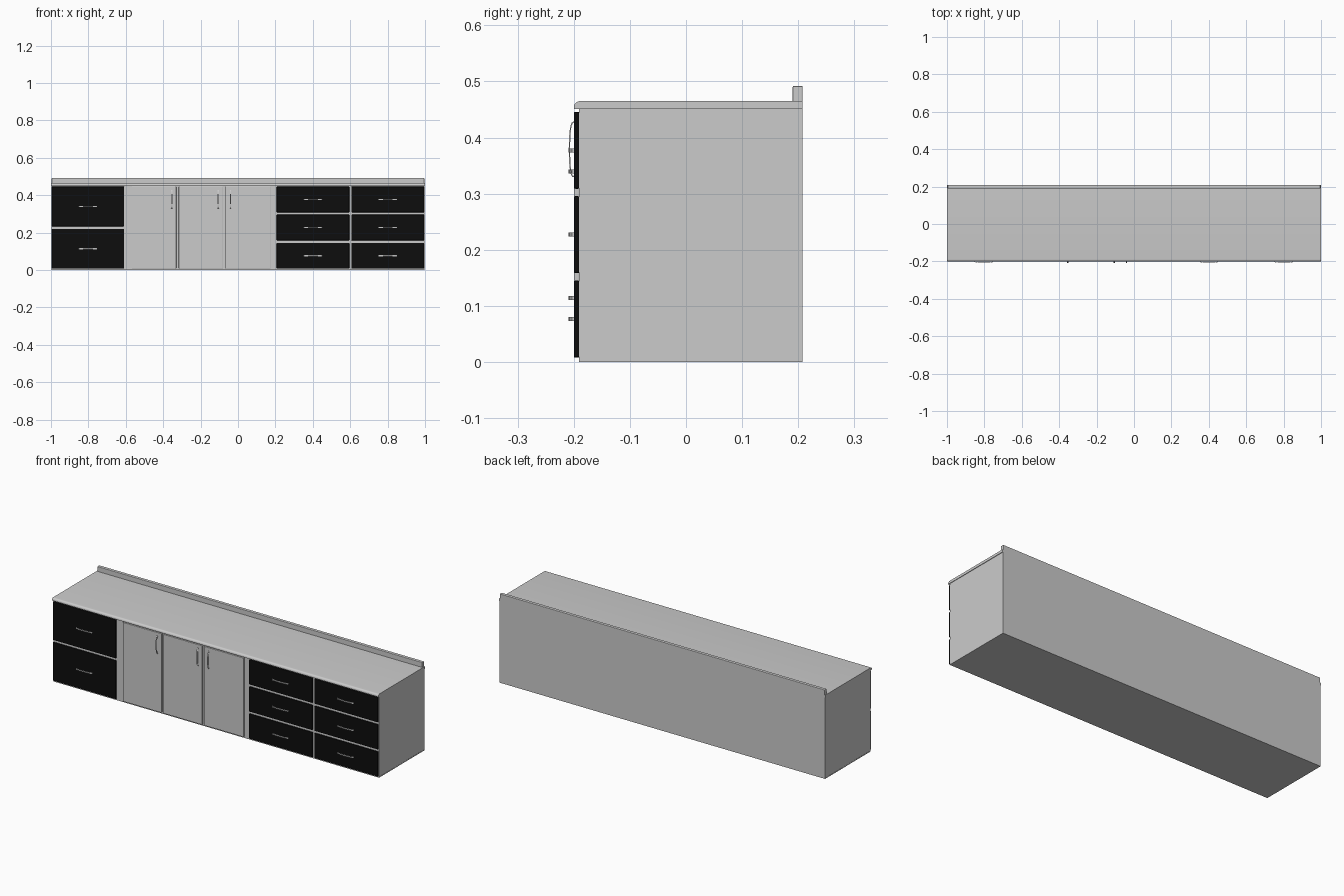
import bpy, bmesh, math
from mathutils import Matrix, Vector

if "Cube" in bpy.data.objects:
    bpy.data.objects.remove(bpy.data.objects["Cube"])

black = bpy.data.materials.new("black_front")
black.diffuse_color = (0.004, 0.004, 0.004, 1)
black.use_nodes = True
black.node_tree.nodes["Principled BSDF"].inputs["Base Color"].default_value = black.diffuse_color


def finish(name, bm, mat=None, smooth=False):
    bmesh.ops.recalc_face_normals(bm, faces=bm.faces)
    me = bpy.data.meshes.new(name)
    bm.to_mesh(me)
    bm.free()
    ob = bpy.data.objects.new(name, me)
    bpy.context.collection.objects.link(ob)
    if mat:
        me.materials.append(mat)
    if smooth:
        bpy.context.view_layer.objects.active = ob
        ob.select_set(True)
        bpy.ops.object.shade_smooth_by_angle(angle=math.radians(35))
        ob.select_set(False)
    return ob


def box(name, x0, x1, y0, y1, z0, z1, mat=None, bevel=0):
    bm = bmesh.new()
    size = Matrix.Diagonal((x1 - x0, y1 - y0, z1 - z0, 1))
    mid = Matrix.Translation(((x0 + x1) / 2, (y0 + y1) / 2, (z0 + z1) / 2))
    bmesh.ops.create_cube(bm, size=1, matrix=mid @ size)
    ob = finish(name, bm, mat)
    if bevel:
        m = ob.modifiers.new("soft_edges", 'BEVEL')
        m.width, m.segments = bevel, 2
    return ob


def prism(name, profile, x0, x1, matrix=Matrix(), smooth=True):
    # extrude a (y, z) profile along x
    bm = bmesh.new()
    f = bm.faces.new([bm.verts.new((x0, y, z)) for y, z in profile])
    ext = bmesh.ops.extrude_face_region(bm, geom=[f])["geom"]
    bmesh.ops.translate(bm, vec=(x1 - x0, 0, 0),
                        verts=[v for v in ext if isinstance(v, bmesh.types.BMVert)])
    bm.transform(matrix)
    return finish(name, bm, None, smooth)


def handle(name, x, z, vertical):
    # bowed flat strap, 0.1 long, standing off the front
    n, half, t = 14, 0.05, 0.0025
    def arc(h, d):
        return [(-0.199 - d * math.sin(math.pi * i / n) ** 0.6 if 0 < i < n else -0.199,
                 -h * math.cos(math.pi * i / n)) for i in range(n + 1)]
    profile = arc(half, 0.010) + arc(half - t, 0.010 - t)[::-1]
    turn = Matrix() if vertical else Matrix.Rotation(math.pi / 2, 4, 'Y')
    prism(name, profile, -0.0035, 0.0035, Matrix.Translation((x, 0, z)) @ turn)


# carcass and backsplash
box("cabinet_body", -0.997, 0.997, -0.191, 0.208, 0.002, 0.455)
box("backsplash", -0.996, 0.996, 0.190, 0.208, 0.462, 0.492, bevel=0.002)

# worktop with rounded front nose
nose = [(-0.189 - 0.011 * math.sin(a), 0.454 + 0.011 * math.cos(a))
        for a in [math.pi / 2 * i / 6 for i in range(7)]]
prism("worktop", nose + [(-0.2, 0.451), (0.208, 0.451), (0.208, 0.465)], -1, 1)

# drawer stacks: left edge, right edge, number of drawers
for name, x0, x1, count in (("left", -0.996, -0.609, 2),
                            ("middle", 0.207, 0.595, 3),
                            ("right", 0.606, 0.996, 3)):
    pitch = 0.451 / count
    for i in range(count):
        z0 = 0.008 + i * pitch
        z1 = z0 + pitch - 0.013
        box(f"{name}_drawer_{i + 1}", x0, x1, -0.2, -0.19, z0, z1, black, 0.003)
        handle(f"{name}_drawer_handle_{i + 1}", (x0 + x1) / 2, (z0 + z1) / 2, False)

# three doors with upright handles
for i, (x0, x1, hx) in enumerate(((-0.567, -0.330, -0.355),
                                  (-0.317, -0.080, -0.105),
                                  (-0.068, 0.174, -0.040))):
    box(f"door_{i + 1}", x0, x1, -0.2, -0.19, 0.008, 0.446, bevel=0.002)
    handle(f"door_handle_{i + 1}", hx, 0.379, True)

# base strip
box("base", -0.998, 0.998, -0.191, 0.208, 0, 0.004)
